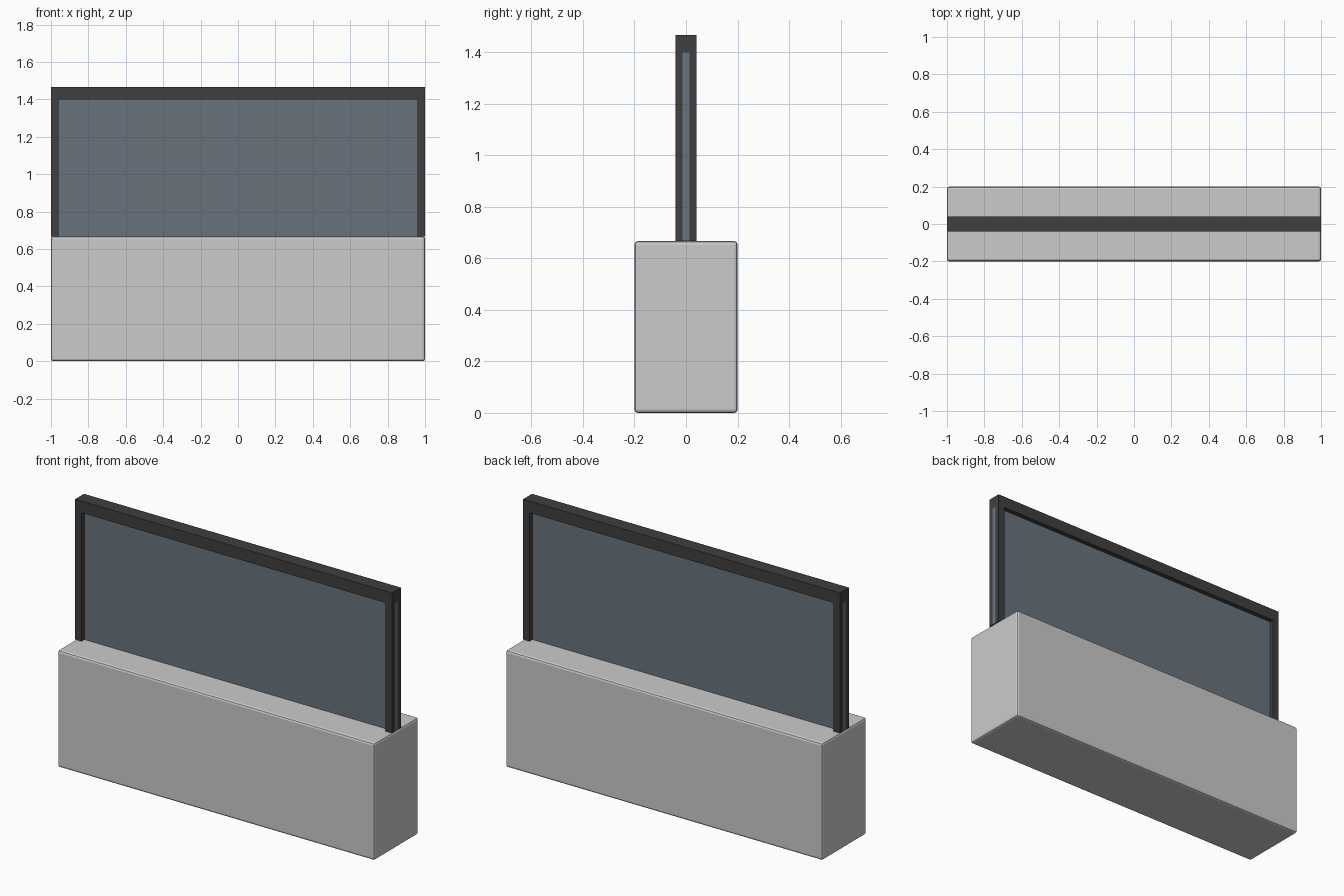
import bpy, bmesh

if "Cube" in bpy.data.objects:
    bpy.data.objects.remove(bpy.data.objects["Cube"])


def material(name, color):
    mat = bpy.data.materials.new(name)
    mat.diffuse_color = (*color, 1)
    mat.use_nodes = True
    mat.node_tree.nodes["Principled BSDF"].inputs["Base Color"].default_value = mat.diffuse_color
    return mat


def add_object(name, bm, mat=None):
    mesh = bpy.data.meshes.new(name)
    bmesh.ops.recalc_face_normals(bm, faces=bm.faces)
    bm.to_mesh(mesh)
    bm.free()
    obj = bpy.data.objects.new(name, mesh)
    bpy.context.collection.objects.link(obj)
    if mat:
        mesh.materials.append(mat)
    return obj


def box(name, half_x, half_y, z0, z1, mat=None):
    bm = bmesh.new()
    bmesh.ops.create_cube(bm, size=2)
    for v in bm.verts:
        v.co = (v.co.x * half_x, v.co.y * half_y, z1 if v.co.z > 0 else z0)
    return add_object(name, bm, mat)


dark = material("dark_metal", (0.05, 0.05, 0.053))
tint = material("tinted_glass", (0.14, 0.17, 0.20))

BASE_TOP, RAIL_BOTTOM, TOP = 0.667, 1.4, 1.467
PANE = 0.0133  # half thickness of the glass

# Solid base with softened edges
base = box("barrier_base", 1, 0.2, 0, BASE_TOP)
bevel = base.modifiers.new("soft_edges", 'BEVEL')
bevel.width = 0.0125
bevel.segments = 2

# Frame: inverted U profile extruded through its depth
bm = bmesh.new()
right = [(0.96, RAIL_BOTTOM), (0.96, BASE_TOP), (1, BASE_TOP), (1, TOP)]
outline = right + [(-x, z) for x, z in reversed(right)]
face = bm.faces.new([bm.verts.new((x, -0.04, z)) for x, z in outline])
ext = bmesh.ops.extrude_face_region(bm, geom=[face])
bmesh.ops.translate(bm, vec=(0, 0.08, 0),
                    verts=[e for e in ext["geom"] if isinstance(e, bmesh.types.BMVert)])
frame = add_object("window_frame", bm, dark)

# Slot through both posts, filled by the pane that reaches the outer ends
slot = box("slot_cutter", 1.2, PANE, 0.5, RAIL_BOTTOM)
slot.hide_render = True
slot.hide_viewport = True
cut = frame.modifiers.new("pane_slot", 'BOOLEAN')
cut.object = slot
cut.operation = 'DIFFERENCE'
cut.solver = 'EXACT'

box("glass_pane", 1, PANE, BASE_TOP, RAIL_BOTTOM, tint)
